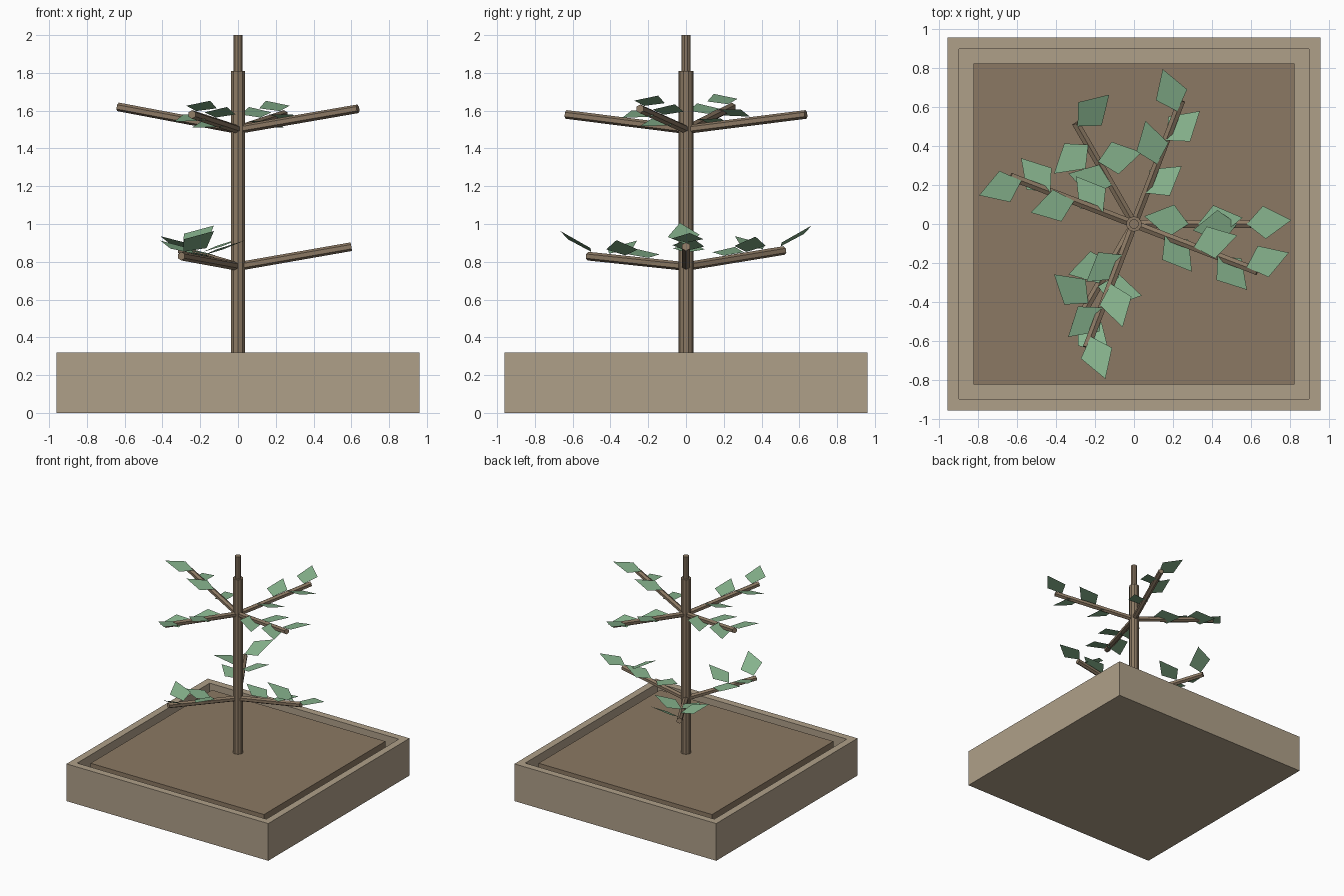
import bpy, bmesh
from math import radians, cos, sin
from mathutils import Vector

cube = bpy.data.objects.get("Cube")
if cube:
    bpy.data.objects.remove(cube, do_unlink=True)


def make_material(name, color):
    mat = bpy.data.materials.new(name)
    mat.use_nodes = True
    mat.diffuse_color = (*color, 1)
    mat.node_tree.nodes["Principled BSDF"].inputs["Base Color"].default_value = (*color, 1)
    return mat


STONE = make_material("tan stone", (0.43, 0.35, 0.25))
BROWN = make_material("brown soil and bark", (0.26, 0.19, 0.125))
GREEN = make_material("leaf green", (0.24, 0.45, 0.265))


def finish(name, bm, mat):
    mesh = bpy.data.meshes.new(name)
    bm.to_mesh(mesh)
    bm.free()
    mesh.materials.append(mat)
    obj = bpy.data.objects.new(name, mesh)
    bpy.context.collection.objects.link(obj)
    return obj


def box(half, bottom, top):
    bm = bmesh.new()
    bmesh.ops.create_cube(bm, size=1)
    bmesh.ops.scale(bm, vec=(2 * half, 2 * half, top - bottom), verts=bm.verts)
    bmesh.ops.translate(bm, vec=(0, 0, (top + bottom) / 2), verts=bm.verts)
    return bm


def rod(name, start, end, radius, sides):
    """Straight prism between two points."""
    axis = end - start
    bm = bmesh.new()
    bmesh.ops.create_cone(bm, cap_ends=True, segments=sides, radius1=radius,
                          radius2=radius, depth=axis.length)
    turn = axis.to_track_quat('Z', 'Y').to_matrix()
    bmesh.ops.rotate(bm, matrix=turn, verts=bm.verts)
    bmesh.ops.translate(bm, vec=(start + end) / 2, verts=bm.verts)
    return finish(name, bm, BROWN)


def heading(degrees):
    return Vector((cos(radians(degrees)), sin(radians(degrees)), 0))


def leaf(name, base, direction, uphill, slope):
    """Flat kite that climbs along the uphill heading."""
    along, across, up = heading(direction), heading(direction + 90), heading(uphill)
    bm = bmesh.new()
    corners = []
    for a, c in ((0, 0), (0.09, -0.085), (0.23, 0), (0.09, 0.085)):
        p = along * a + across * c
        p.z = slope * p.dot(up)
        corners.append(bm.verts.new(base + p))
    bm.faces.new(corners)
    finish(name, bm, GREEN)


def branch(name, angle, z, tip_z, length, leaves, side=1):
    start, end = Vector((0, 0, z)), heading(angle) * length
    end.z = tip_z
    rod(name, start, end, 0.023, 6)
    for i, (dist, turn, uphill, slope) in enumerate(leaves):
        base = start.lerp(end, dist / length) + Vector((0, 0, 0.025))
        leaf(f"{name}_leaf_{i + 1}", base, angle + side * turn, angle + side * uphill, slope)


# Planter with a recessed middle
bm = box(0.96, 0, 0.32)
top = max(bm.faces, key=lambda f: f.calc_center_median().z)
bmesh.ops.inset_region(bm, faces=[top], thickness=0.085)
raised = bmesh.ops.extrude_discrete_faces(bm, faces=[top])["faces"]
bmesh.ops.translate(bm, vec=(0, 0, -0.12), verts=raised[0].verts)
finish("planter", bm, STONE)

# Soil block, set apart from the planter wall
finish("soil", box(0.825, 0.2, 0.31), BROWN)

# Trunk
rod("trunk", Vector((0, 0, 0.3)), Vector((0, 0, 1.81)), 0.04, 10)
rod("trunk_top", Vector((0, 0, 1.8)), Vector((0, 0, 2)), 0.025, 10)

# Upper branches: leaves as distance, turn, uphill heading, slope
upper = [(0.17, -32, 201, 0.25), (0.33, 36, 21, 0.25),
         (0.46, -28, 201, 0.25), (0.62, 40, 21, 0.25)]
for i, tip_z in enumerate((1.61, 1.58, 1.62, 1.58)):
    branch(f"upper_branch_{i + 1}", -21 + 90 * i, 1.5, tip_z, 0.68, upper)

# Lower branches, the two rear ones mirrored
front_leaves = [(0.28, 170, 180, 0.22), (0.33, 8, 0, 0.3),
                (0.53, 188, 180, 0.5), (0.58, 5, 0, 0.22)]
side_leaves = [(0.23, 45, 45, 0.2), (0.37, -108, -108, 0.35),
               (0.47, 100, 100, 0.3), (0.58, -75, -45, 0.55)]
branch("lower_branch_left", 0, 0.775, 0.88, 0.6, front_leaves)
branch("lower_branch_back", 120, 0.775, 0.86, 0.6, side_leaves)
branch("lower_branch_front", 240, 0.775, 0.83, 0.6, side_leaves, side=-1)
